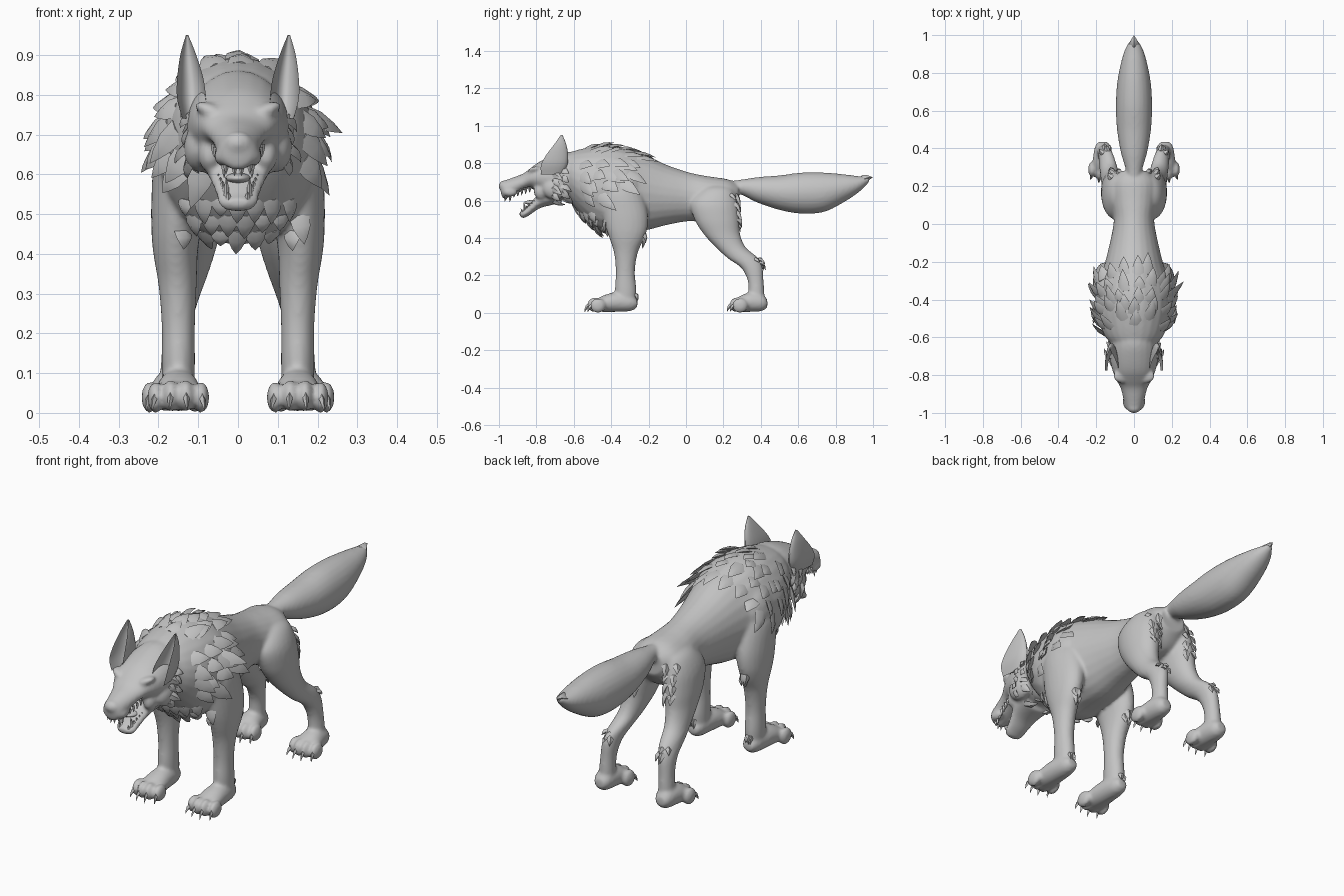
import bpy, bmesh, math, random
from math import sin, cos, pi
from mathutils import Vector, Matrix
from mathutils.bvhtree import BVHTree

random.seed(4)
if "Cube" in bpy.data.objects:
    bpy.data.objects.remove(bpy.data.objects["Cube"])

GREY = (.55, .55, .55, 1)
fur = bpy.data.materials.new("grey_fur")
fur.use_nodes = True
fur.diffuse_color = GREY
fur.node_tree.nodes["Principled BSDF"].inputs["Base Color"].default_value = GREY


def finish(bm, name, angle=None):
    """Turn a bmesh into a shaded object."""
    bmesh.ops.recalc_face_normals(bm, faces=bm.faces[:])
    mesh = bpy.data.meshes.new(name)
    bm.to_mesh(mesh)
    mesh.materials.append(fur)
    obj = bpy.data.objects.new(name, mesh)
    bpy.context.collection.objects.link(obj)
    bpy.ops.object.select_all(action='DESELECT')
    bpy.context.view_layer.objects.active = obj
    obj.select_set(True)
    if angle:
        bpy.ops.object.shade_smooth_by_angle(angle=math.radians(angle))
    else:
        bpy.ops.object.shade_smooth()
    return obj


def refine(rows, steps=5):
    """Catmull-Rom interpolation between section rows."""
    out = []
    for i in range(len(rows) - 1):
        a, b, c, d = (rows[max(0, min(len(rows) - 1, i + k))] for k in (-1, 0, 1, 2))
        for s in range(steps):
            t = s / steps
            out.append([q + .5 * t * (r - p + t * (2*p - 5*q + 4*r - u + t * (3*(q - r) + u - p)))
                        for p, q, r, u in zip(a, b, c, d)])
    return out + [list(rows[-1])]


def loft(bm, rows, upright=False, side=1, cup=False, sides=24):
    """Elliptic sections (station, low, high, x, half width) along y, or along z if upright."""
    rings = []
    for s, lo, hi, x, w in refine(rows):
        ring = []
        for k in range(sides):
            a = 2 * pi * k / sides
            v = sin(a)
            if cup:
                v = 2 * v - 1 if v > 0 else -1.4 * v - 1
            v = (lo + hi) / 2 + v * (hi - lo) / 2
            px = side * x + w * cos(a)
            ring.append(bm.verts.new((px, v, s) if upright else (px, s, v)))
        rings.append(ring)
    for r, q in zip(rings, rings[1:]):
        for k in range(sides):
            j = (k + 1) % sides
            bm.faces.new((r[k], r[j], q[j], q[k]))
    bm.faces.new(rings[0])
    bm.faces.new(rings[-1])


def ball(bm, centre, size, turn=0):
    m = Matrix.Translation(centre) @ Matrix.Rotation(turn, 4, 'Y') @ Matrix.Diagonal((*size, 1))
    bmesh.ops.create_uvsphere(bm, u_segments=20, v_segments=12, radius=1, matrix=m)


def spike(bm, base, tip, normal, w, t):
    """Curved pointed blade: tuft, claw or tooth."""
    base, tip = Vector(base), Vector(tip)
    d = tip - base
    x = d.cross(Vector(normal)).normalized()
    n = x.cross(d).normalized()
    rings = []
    for f, k in ((0, 1), (.4, .9), (.75, .45)):
        c = base + d * f + n * t * 2 * f * (1 - f)
        rings.append([bm.verts.new(c + v * k) for v in (x * w, n * t, -x * w, -n * t)])
    end = bm.verts.new(tip)
    for k in range(4):
        j = (k + 1) % 4
        for r, q in zip(rings, rings[1:]):
            bm.faces.new((r[k], r[j], q[j], q[k]))
        bm.faces.new((rings[-1][k], rings[-1][j], end))
    bm.faces.new(rings[0])


# Body: torso, head, jaw, tail and legs, fused into one skin
body = bmesh.new()
loft(body, [(-.66, .66, .84, 0, .09), (-.60, .57, .865, 0, .15), (-.52, .48, .885, 0, .185),
            (-.44, .425, .895, 0, .20), (-.34, .43, .885, 0, .195), (-.22, .44, .845, 0, .158),
            (-.10, .47, .79, 0, .128), (.02, .49, .75, 0, .107), (.12, .48, .73, 0, .12),
            (.22, .50, .715, 0, .125), (.28, .57, .69, 0, .07)])
loft(body, [(-.56, .62, .86, 0, .11), (-.64, .60, .86, 0, .125), (-.71, .605, .84, 0, .128),
            (-.78, .64, .81, 0, .113), (-.83, .665, .775, 0, .092), (-.87, .655, .745, 0, .071),
            (-.93, .625, .722, 0, .056), (-.975, .61, .705, 0, .046), (-.99, .64, .69, 0, .025)])
loft(body, [(-.70, .58, .67, 0, .09), (-.78, .56, .64, 0, .074), (-.83, .527, .59, 0, .058),
            (-.87, .505, .55, 0, .047), (-.89, .52, .54, 0, .025)])
loft(body, [(.18, .62, .70, 0, .03), (.28, .635, .71, 0, .042), (.38, .59, .725, 0, .07),
            (.50, .55, .735, 0, .09), (.62, .53, .75, 0, .096), (.74, .54, .75, 0, .09),
            (.85, .595, .74, 0, .07), (.93, .65, .73, 0, .045), (.98, .70, .727, 0, .014)])
ball(body, (0, -.972, .678), (.038, .03, .03))

FRONT_LEG = [(.72, -.46, -.26, .11, .07), (.64, -.47, -.23, .13, .08), (.54, -.45, -.205, .145, .073),
             (.46, -.43, -.205, .155, .063), (.40, -.41, -.222, .157, .056), (.32, -.385, -.258, .152, .048),
             (.22, -.375, -.273, .15, .042), (.12, -.38, -.265, .15, .042), (.04, -.37, -.27, .15, .04)]
HIND_LEG = [(.69, .12, .21, .05, .02), (.66, .08, .25, .075, .055), (.59, .025, .275, .093, .073),
            (.50, .045, .285, .105, .07), (.42, .095, .29, .113, .06), (.35, .16, .32, .125, .05),
            (.29, .225, .39, .14, .043), (.24, .295, .41, .15, .038), (.17, .33, .415, .157, .034),
            (.09, .335, .42, .16, .036), (.03, .34, .42, .16, .036)]
FEET = [(.15, -.55, -.26), (.165, .21, .435)]   # x, claw tip, heel

claws = bmesh.new()
for side in (1, -1):
    loft(body, FRONT_LEG, True, side)
    loft(body, HIND_LEG, True, side)
    # Paws with four toes and claws each
    for x, tip, heel in FEET:
        n = heel - tip
        loft(body, [(heel, .03, .07, x, .025), (heel - n * .12, .01, .10, x, .042),
                    (heel - n * .4, .005, .11, x, .053), (heel - n * .65, .005, .09, x, .057),
                    (heel - n * .82, .01, .06, x, .046)], False, side)
        for k in (-1.5, -.5, .5, 1.5):
            toe = Vector((side * x + k * .038, tip + .055 + .016 * abs(k), .045 - .004 * abs(k)))
            ball(body, toe, (.021, .042, .04))
            spike(claws, toe + Vector((0, -.025, .005)),
                  (toe.x + k * .006, toe.y - .055, .004), (0, 0, 1), .008, .011)
    # Brow, lip, cheek and shoulder masses
    ball(body, (side * .058, -.805, .755), (.055, .04, .02), -side * .4)
    ball(body, (side * .038, -.94, .645), (.022, .04, .024))
    ball(body, (side * .07, -.775, .65), (.03, .04, .045))
    ball(body, (side * .095, -.70, .665), (.042, .07, .06))
    ball(body, (side * .13, -.36, .66), (.075, .12, .14))

bmesh.ops.recalc_face_normals(body, faces=body.faces[:])
skin = BVHTree.FromBMesh(body)
wolf = finish(body, "body")
remesh = wolf.modifiers.new("fuse", 'REMESH')
remesh.mode = 'VOXEL'
remesh.voxel_size = .008
remesh.use_smooth_shade = True
soften = wolf.modifiers.new("soften", 'SMOOTH')
soften.factor = .5
soften.iterations = 7
finish(claws, "claws", 50)

# Ears, cupped toward the front and swept back
for side, name in ((1, "left_ear"), (-1, "right_ear")):
    ear = bmesh.new()
    loft(ear, [(.74, -.775, -.66, .112, .028), (.79, -.775, -.635, .117, .036), (.84, -.75, -.63, .12, .033),
               (.90, -.705, -.64, .125, .02), (.95, -.67, -.66, .128, .003)], True, side, True)
    finish(ear, name, 50)

# Teeth and tongue
teeth = bmesh.new()
for side in (1, -1):
    for k in range(7):
        size = .04 if k == 1 else .022
        y = -.965 + k * .021
        x, z = side * (.03 + .005 * k), .622 + .007 * k
        spike(teeth, (x, y, z + .012), (x, y, z - size), (0, 1, 0), .008, .008)
        size = .05 if k == 1 else .022
        y = -.878 + k * .014
        x, z = side * (.024 + .005 * k), .535 + .009 * k
        spike(teeth, (x, y, z), (x, y - .006, z + size), (0, 1, 0), .007, .007)
    spike(teeth, (side * .009, -.97, .625), (side * .009, -.97, .595), (0, 1, 0), .007, .007)
finish(teeth, "teeth", 50)
tongue = bmesh.new()
ball(tongue, (0, -.81, .59), (.033, .055, .014))
finish(tongue, "tongue")


def tuft(bm, origin, aim, flow, length, width, lift=.02):
    """Lay a fur tuft on the skin where a ray lands."""
    hit, n, *_ = skin.ray_cast(Vector(origin), Vector(aim))
    if hit is None:
        return
    flow = Vector(flow)
    flow = (flow - n * flow.dot(n)).normalized()
    length *= random.uniform(.7, 1.25)
    spike(bm, hit - n * .008, hit + flow * length + n * lift, n, width, .012)


# Mane: loose staggered rows, reaching further back along the spine
mane = bmesh.new()
for row in range(5):
    count = 13 - row
    spread = 2.1 - row * .16
    for k in range(count):
        a = pi / 2 + spread * (2 * (k + .5 * (row % 2)) / (count - .5) - 1) + random.uniform(-.08, .08)
        aim = Vector((cos(a), 0, sin(a)))
        y = -.59 + row * .06 + .07 * sin(a) + random.uniform(-.025, .025)
        flare = abs(cos(a))
        tuft(mane, Vector((0, y, .66)) + aim, -aim, (.1 * cos(a), 1, -.8 * flare),
             .10, .034, .004 + .026 * flare)
finish(mane, "mane", 60)

# Chest ruff, cheek ruff, leg feathering and tail tip
ruff = bmesh.new()
for row in range(3):
    for k in range(-3, 4):
        tuft(ruff, (k * .045 + .02 * (row % 2), -.68, .455 + row * .04), (0, 1, 0),
             (k * .05, .2, -1), .06, .026, .01)
for side in (1, -1):
    for row in range(2):
        for k in range(5):
            tuft(ruff, (side, -.71 + row * .05, .59 + k * .04 + row * .015), (-side, 0, 0),
                 (0, .7, -.6), .06, .02, .014)
    for k in range(4):
        tuft(ruff, (side * (.135 + .013 * k), -.12, .40 + .02 * (k % 2)), (0, -1, 0), (0, .3, -1), .05, .016, .01)
        tuft(ruff, (side * (.13 + .012 * k), .9, .27 + .02 * (k % 2)), (0, -1, 0), (0, .3, -1), .04, .014, .01)
        tuft(ruff, (side * (.14 + .008 * k), -.15, .10), (0, -1, 0), (0, .3, -1), .035, .01, .008)
        for j in range(2):
            tuft(ruff, (side * (.08 + .04 * j), .36, .50 + .045 * k), (0, -1, 0), (0, .2, -1), .06, .018, .012)
spike(ruff, (0, .93, .692), (0, 1, .724), (0, 0, 1), .03, .026)
finish(ruff, "fur_tufts", 60)
